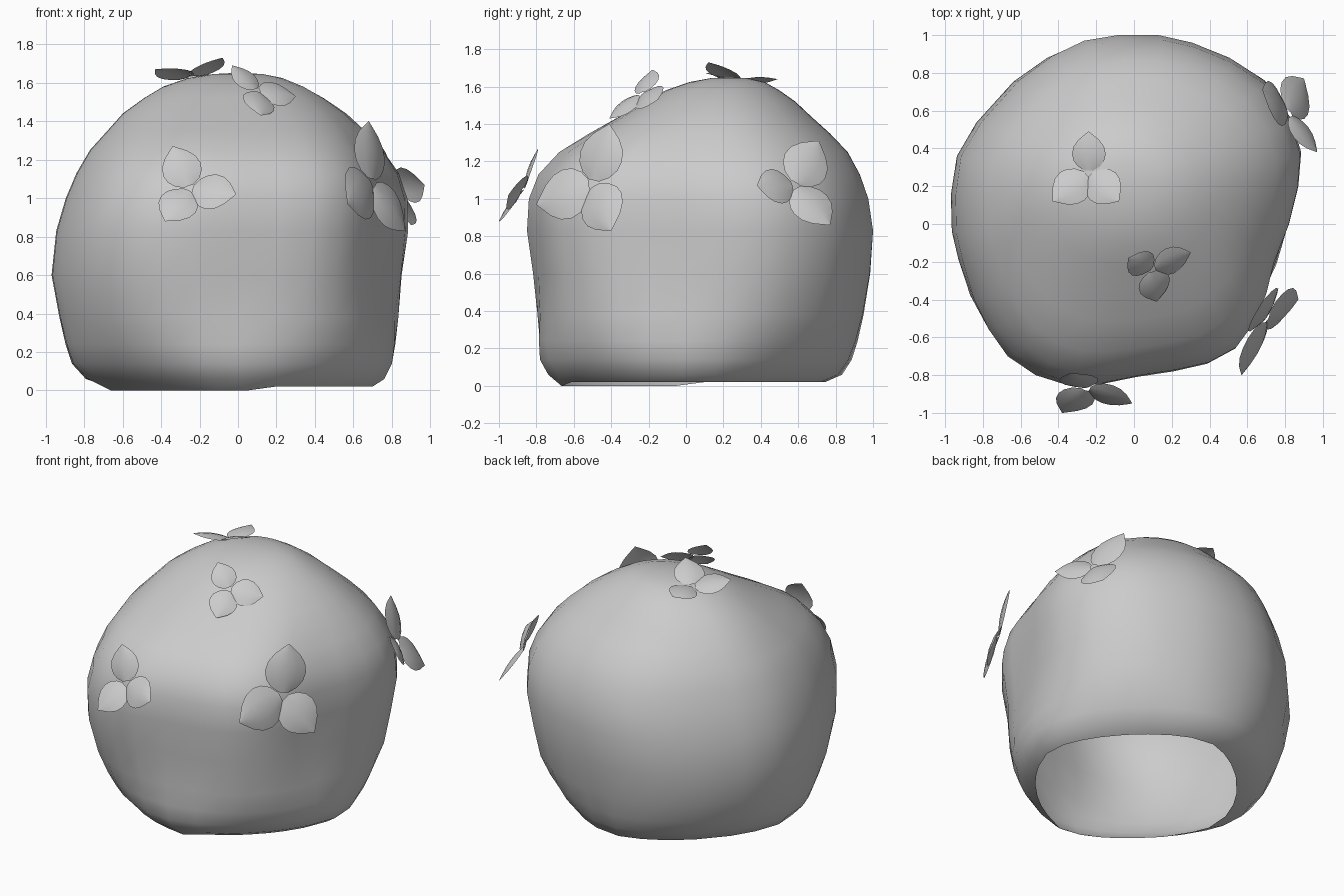
import bpy, math
from mathutils import Vector

if "Cube" in bpy.data.objects:
    bpy.data.objects.remove(bpy.data.objects["Cube"])


def make(name, verts, faces, angle=60):
    me = bpy.data.meshes.new(name)
    me.from_pydata(verts, [], faces)
    me.update()
    ob = bpy.data.objects.new(name, me)
    bpy.context.collection.objects.link(ob)
    bpy.ops.object.select_all(action='DESELECT')
    ob.select_set(True)
    bpy.context.view_layer.objects.active = ob
    bpy.ops.object.shade_smooth_by_angle(angle=math.radians(angle))
    return ob


# Bush body: widest outline seen from above, counter-clockwise
outline = [(.885, .38), (.83, .56), (.69, .76), (.5, .88), (.3, .96), (.12, 1), (-.1, 1),
           (-.28, .97), (-.45, .89), (-.63, .76), (-.83, .54), (-.94, .36), (-.97, .15),
           (-.965, -.05), (-.93, -.2), (-.87, -.4), (-.79, -.56), (-.69, -.7), (-.54, -.8),
           (-.38, -.85), (-.2, -.85), (0, -.81), (.2, -.78), (.38, -.74), (.53, -.66),
           (.65, -.5), (.7, -.36), (.74, -.2), (.82, 0), (.87, .2)]
unit = [Vector(((x + .0425) / .9275, (y - .075) / .925)) for x, y in outline]

# Height, x extents, y extents, roundness and superellipse power of each level
levels = [(.02, -.68, .71, -.67, .75, 1, 1.55), (.06, -.80, .77, -.74, .84, 1, 1.62),
          (.14, -.87, .81, -.785, .89, .95, 1.72), (.24, -.90, .83, -.795, .92, .8, 1.85),
          (.38, -.93, .845, -.80, .95, .5, 2), (.6, -.97, .86, -.82, .985, .2, 2),
          (.83, -.945, .885, -.85, 1, 0, 2), (1.0, -.895, .88, -.84, .975, 0, 2),
          (1.13, -.84, .84, -.79, .93, .1, 2), (1.25, -.77, .76, -.68, .865, .2, 2),
          (1.35, -.68, .67, -.52, .77, .4, 2), (1.44, -.60, .57, -.36, .67, .6, 2),
          (1.52, -.49, .45, -.22, .585, .8, 2), (1.58, -.39, .34, -.11, .50, 1, 2),
          (1.625, -.26, .23, .02, .42, 1, 2), (1.645, -.13, .13, .13, .33, 1, 2)]
n = len(unit)
verts, faces = [], []
for z, x0, x1, y0, y1, rnd, power in levels:
    for u in unit:
        norm = (abs(u.x) ** power + abs(u.y) ** power) ** (1 / power)
        p = u.lerp(u / norm, rnd)
        x = (x0 + x1) / 2 + p.x * (x1 - x0) / 2
        y = (y0 + y1) / 2 + p.y * (y1 - y0) / 2
        dip = .02 if z < .03 and x < .05 and y < .05 else 0
        verts.append((x, y, z - dip))
for r in range(len(levels) - 1):
    for i in range(n):
        j = (i + 1) % n
        faces.append((r * n + i, r * n + j, (r + 1) * n + j, (r + 1) * n + i))
verts.append((0, .23, 1.652))
top = (len(levels) - 1) * n
faces += [(top + i, top + (i + 1) % n, len(verts) - 1) for i in range(n)]
make("bush_body", verts, faces)

# Three-petalled flowers: centre followed by the three petal tips
flowers = {
    "flower_front": [(-.25, -.87, 1.05), (-.34, -.79, 1.27), (-.01, -.95, 1.02), (-.38, -1, .88)],
    "flower_front_right": [(.70, -.50, 1.08), (.68, -.41, 1.40), (.57, -.80, .97), (.87, -.40, .83)],
    "flower_back_right": [(.82, .58, 1.07), (.68, .71, 1.31), (.97, .38, 1.07), (.90, .77, .86)],
    "flower_top": [(-.24, .27, 1.63), (-.24, .49, 1.64), (-.43, .12, 1.67), (-.08, .12, 1.73)],
    "flower_top_front": [(.10, -.24, 1.56), (-.03, -.18, 1.69), (.30, -.15, 1.53), (.12, -.41, 1.43)],
}
profile = [(.06, .1), (.16, .27), (.3, .38), (.46, .42), (.64, .38), (.8, .26), (.92, .11), (1, .005)]
across = [-1, -.5, 0, .5, 1]
for name, pts in flowers.items():
    c, *tips = [Vector(p) for p in pts]
    nrm = (tips[1] - tips[0]).cross(tips[2] - tips[0]).normalized()
    if nrm.dot(c - Vector((0, 0, .7))) < 0:
        nrm = -nrm
    verts, faces = [], []
    for tip in tips:
        axis = tip - c
        side = nrm.cross(axis)
        base, w = len(verts), len(across)
        for t, half in profile:
            for s in across:
                # petals bulge gently outward, edges turned back
                lift = axis.length * (.06 * math.sin(math.pi * t) - .2 * half * s * s)
                verts.append(c + axis * t + side * half * s + nrm * lift)
        for r in range(len(profile) - 1):
            for k in range(w - 1):
                a = base + r * w + k
                faces.append((a, a + w, a + w + 1, a + 1))
    make(name, verts, faces)
